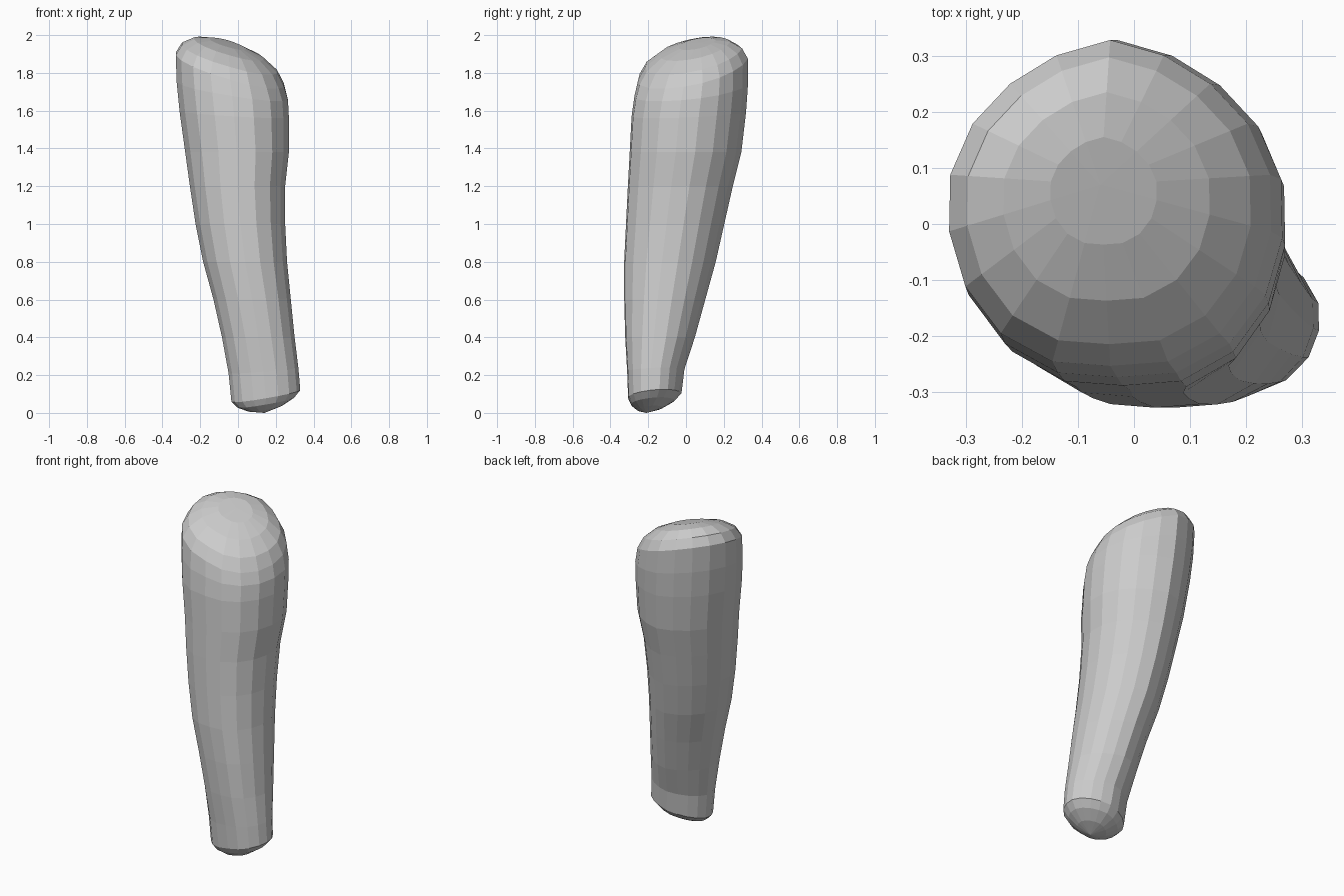
import bpy, bmesh
from math import cos, sin, pi

if "Cube" in bpy.data.objects:
    bpy.data.objects.remove(bpy.data.objects["Cube"])

SIDES = 18


def ring(z, x0, x1, y0, y1, tx=0.0, ty=0.0):
    """Egg-shaped cross-section fitted to its extents, tilted by tx and ty."""
    pts = []
    for i in range(SIDES):
        a = 2 * pi * (i + 0.5) / SIDES
        k = 1.01 - 0.06 * abs(sin(2 * a)) * sin(a)   # fuller front, slimmer back
        x = (x0 + x1) / 2 + (x1 - x0) / 2 * cos(a) * k
        y = (y0 + y1) / 2 + (y1 - y0) / 2 * sin(a) * k
        pts.append((x, y, z + tx * x + ty * y))
    return pts


def dome(rim, tip, profile, tx, ty):
    """Rings shrinking from a rim to a tip; profile holds (scale, height)."""
    rings = [rim]
    for s, h in profile:
        rings.append([])
        for x, y, z in rim:
            px, py = tip[0] + (x - tip[0]) * s, tip[1] + (y - tip[1]) * s
            rings[-1].append((px, py, z + tx * (px - x) + ty * (py - y) + h))
    return rings


def loft(name, rings, tip=None):
    bm = bmesh.new()
    rows = [[bm.verts.new(p) for p in r] for r in rings]
    for a, b in zip(rows, rows[1:]):
        for i in range(SIDES):
            j = (i + 1) % SIDES
            bm.faces.new((a[i], a[j], b[j], b[i]))
    if tip:
        t = bm.verts.new(tip)
        for i in range(SIDES):
            bm.faces.new((rows[-1][i], rows[-1][(i + 1) % SIDES], t))
        if tip[2] < 1:
            bmesh.ops.reverse_faces(bm, faces=bm.faces[:])
    mesh = bpy.data.meshes.new(name)
    bm.to_mesh(mesh)
    bm.free()
    obj = bpy.data.objects.new(name, mesh)
    bpy.context.collection.objects.link(obj)
    return obj


# Tapering, leaning shaft: z, x range, y range, tilt
sections = [
    (0.083, -0.035, 0.33, -0.305, -0.025, 0.17, 0.10),
    (0.22, -0.05, 0.32, -0.31, -0.01, 0.08, 0.04),
    (0.40, -0.085, 0.30, -0.32, 0.045),
    (0.60, -0.13, 0.28, -0.325, 0.10),
    (0.80, -0.185, 0.26, -0.325, 0.155),
    (1.00, -0.225, 0.25, -0.315, 0.20),
    (1.20, -0.255, 0.25, -0.305, 0.245),
    (1.38, -0.28, 0.27, -0.295, 0.29),
    (1.58, -0.31, 0.27, -0.285, 0.315, -0.06, 0.04),
    (1.70, -0.325, 0.265, -0.27, 0.325, -0.16, 0.10),
    (1.80, -0.33, 0.245, -0.25, 0.325, -0.29, 0.19),
]
rings = [ring(*s) for s in sections]
loft("limb_shaft", rings)

# Slanted rounded upper end
upper = dome(rings[-1], (-0.06, 0.07),
             [(0.88, 0.06), (0.64, 0.106), (0.33, 0.128)], -0.29, 0.19)
loft("upper_end", upper, (-0.06, 0.07, 1.96))

# Shallow pointed lower end
lower = dome(rings[0], (0.14, -0.21),
             [(0.82, -0.035), (0.48, -0.066)], 0.17, 0.10)
loft("lower_end", lower, (0.14, -0.21, 0.0))
